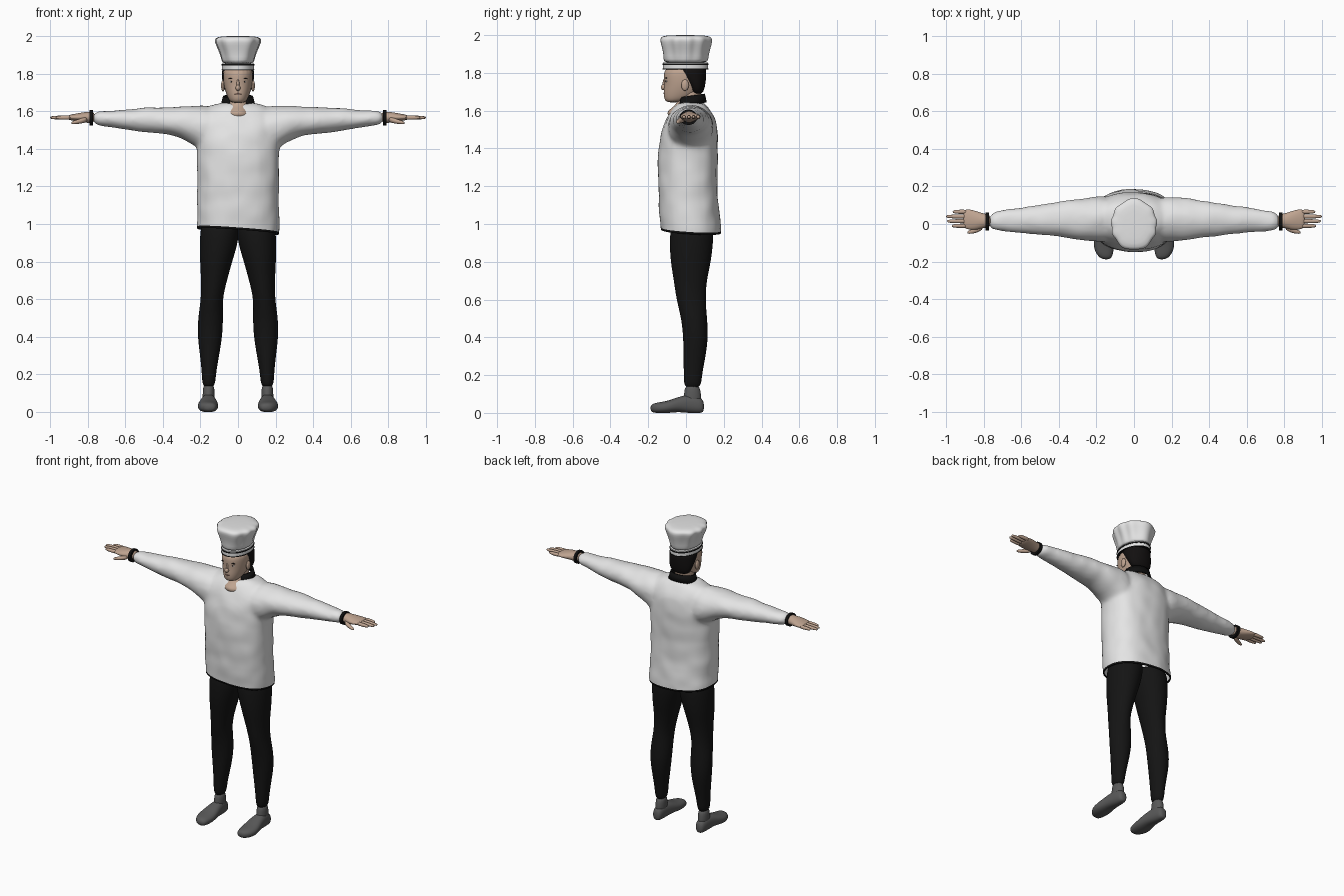
import bpy
import bmesh
from math import sin, cos, pi, radians
from mathutils import Vector, noise

if "Cube" in bpy.data.objects:
    bpy.data.objects.remove(bpy.data.objects["Cube"])


def material(name, red, green, blue):
    mat = bpy.data.materials.new(name)
    mat.use_nodes = True
    mat.diffuse_color = (red, green, blue, 1)
    shader = mat.node_tree.nodes["Principled BSDF"]
    shader.inputs["Base Color"].default_value = (red, green, blue, 1)
    shader.inputs["Roughness"].default_value = 0.8
    return mat


white = material("white cloth", .78, .78, .78)
black = material("black trim", .005, .005, .005)
trouser_black = material("black trousers", .007, .007, .007)
hair_black = material("black hair", .006, .005, .005)
skin = material("skin", .52, .37, .28)
lip = material("lip", .36, .2, .16)
grey = material("grey shoe", .1, .1, .1)

# Places (along, across, up) coordinates for a loft that runs along each axis
PLACE = {
    "x": lambda t, u, v: Vector((t, u, v)),
    "y": lambda t, u, v: Vector((u, t, v)),
    "z": lambda t, u, v: Vector((u, v, t)),
}


def loft(bm, axis, rings, side=1, count=20, power=2.0, pleat=0.0):
    """Skin closed rings given as (along, low u, high u, low v, high v)."""
    previous = None
    for index, ring in enumerate(rings):
        if len(ring) == 4:  # symmetric in u
            ring = (ring[0], -ring[1], ring[1], ring[2], ring[3])
        t, u_low, u_high, v_low, v_high = ring
        fade = pleat * sin(pi * index / (len(rings) - 1))
        verts = []
        for step in range(count):
            angle = 2 * pi * step / count
            c, s = cos(angle), sin(angle)
            size = (abs(c) ** power + abs(s) ** power) ** (-1 / power)
            size *= 1 + fade * sin(9 * angle + 2 * sin(2 * angle))
            u = (u_low + u_high) / 2 + (u_high - u_low) / 2 * c * size
            v = (v_low + v_high) / 2 + (v_high - v_low) / 2 * s * size
            point = PLACE[axis](t, u, v)
            point.x *= side
            verts.append(bm.verts.new(point))
        if previous:
            for i in range(count):
                j = (i + 1) % count
                bm.faces.new((previous[i], previous[j], verts[j], verts[i]))
        else:
            bm.faces.new(verts)
        previous = verts
    bm.faces.new(previous)


def finish(name, bm, mats, smooth_levels=2):
    bmesh.ops.recalc_face_normals(bm, faces=bm.faces)
    mesh = bpy.data.meshes.new(name)
    bm.to_mesh(mesh)
    bm.free()
    for mat in mats:
        mesh.materials.append(mat)
    for face in mesh.polygons:
        face.use_smooth = True
    ob = bpy.data.objects.new(name, mesh)
    bpy.context.collection.objects.link(ob)
    if smooth_levels:
        sub = ob.modifiers.new("Rounding", "SUBSURF")
        sub.levels = sub.render_levels = smooth_levels
    else:
        mesh.set_sharp_from_angle(angle=radians(40))
    return ob


def part(name, mat, axis, rings, levels=2, **options):
    bm = bmesh.new()
    loft(bm, axis, rings, **options)
    return finish(name, bm, [mat], levels)


def blob(name, mat, centre, size):
    bm = bmesh.new()
    bmesh.ops.create_uvsphere(bm, u_segments=16, v_segments=10, radius=1)
    for vert in bm.verts:
        vert.co = Vector(a * b + c for a, b, c in zip(vert.co, size, centre))
    finish(name, bm, [mat], 0)


# Shirt: torso and sleeves fused into one cloth surface
TORSO = [(.86, .22, -.13, .19), (.97, .22, -.135, .19), (1.1, .218, -.145, .17),
         (1.3, .218, -.15, .165), (1.42, .222, -.145, .172), (1.5, .225, -.13, .17),
         (1.57, .215, -.1, .155), (1.625, .17, -.06, .115), (1.65, .09, -.03, .09)]
SLEEVE = [(.1, -.1, .15, 1.36, 1.62), (.2, -.1, .15, 1.39, 1.635),
          (.3, -.085, .135, 1.46, 1.627), (.4, -.07, .12, 1.48, 1.622),
          (.5, -.06, .105, 1.485, 1.622), (.6, -.05, .09, 1.505, 1.61),
          (.7, -.04, .075, 1.52, 1.605), (.78, -.035, .062, 1.525, 1.602)]
bm = bmesh.new()
loft(bm, "z", TORSO, power=2.5)
for side in (-1, 1):
    loft(bm, "x", SLEEVE, side)
shirt = finish("shirt", bm, [white, black])
remesh = shirt.modifiers.new("Fuse", "REMESH")
remesh.mode = "VOXEL"
remesh.voxel_size = .013
relax = shirt.modifiers.new("Relax", "SMOOTH")
relax.iterations = 8
evaluated = shirt.evaluated_get(bpy.context.evaluated_depsgraph_get())
fused = bpy.data.meshes.new_from_object(evaluated)
shirt.modifiers.clear()

# Soft folds, then a slanted open hem with a dark border
bm = bmesh.new()
bm.from_mesh(fused)
bm.normal_update()
for vert in bm.verts:
    vert.co += vert.normal * noise.noise(vert.co * 11) * .005
up = Vector((.07, .06, 1)).normalized()
hem, border = Vector((0, 0, .962)), Vector((0, 0, .974))
for point, cut in ((hem, True), (border, False)):
    geometry = bm.verts[:] + bm.edges[:] + bm.faces[:]
    bmesh.ops.bisect_plane(bm, geom=geometry, plane_co=point, plane_no=up, clear_inner=cut)
for face in bm.faces:
    face.smooth = True
    below = (face.calc_center_median() - border).dot(up) < 0
    face.material_index = 1 if below else 0
bm.to_mesh(shirt.data)
bm.free()
shell = shirt.modifiers.new("Thickness", "SOLIDIFY")
shell.thickness = .006
shell.offset = -1

# Collar: a band around the back of the neck, open at the front
bm = bmesh.new()
lower, upper = [], []
STEPS = 28
for i in range(STEPS + 1):
    a = radians(-58 + 296 * i / STEPS)
    rise = .02 * sin(a)
    lower.append(bm.verts.new((.094 * cos(a), .03 + .08 * sin(a), 1.625 + rise)))
    upper.append(bm.verts.new((.08 * cos(a), .03 + .07 * sin(a), 1.68 + rise / 2)))
for i in range(STEPS):
    bm.faces.new((lower[i], lower[i + 1], upper[i + 1], upper[i]))
collar = finish("collar", bm, [black], 0)
collar.modifiers.new("Thickness", "SOLIDIFY").thickness = .01

# Neck and head
part("neck", skin, "z", [
    (1.55, .08, -.08, .08), (1.58, .08, -.1, .08), (1.6, .073, -.1, .08),
    (1.63, .058, -.05, .075), (1.68, .056, -.04, .08), (1.74, .05, -.03, .08)])
part("head", skin, "z", [
    (1.643, .03, -.1, -.04), (1.66, .05, -.117, .03), (1.7, .066, -.12, .075),
    (1.74, .076, -.115, .09), (1.78, .08, -.119, .098), (1.84, .08, -.113, .098)],
    power=2.2)
part("hair", hair_black, "z", [
    (1.685, .055, .03, .086), (1.72, .076, .015, .1), (1.76, .085, -.02, .106),
    (1.8, .088, -.06, .109), (1.84, .086, -.07, .108)])
blob("nose", skin, (0, -.117, 1.724), (.013, .016, .016))
blob("nose_bridge", skin, (0, -.113, 1.742), (.008, .011, .028))
blob("mouth", lip, (0, -.113, 1.692), (.02, .007, .005))
for side, label in ((-1, "right"), (1, "left")):
    blob(label + "_ear", skin, (.08 * side, -.005, 1.735), (.01, .02, .03))
    blob(label + "_brow", hair_black, (.034 * side, -.104, 1.773), (.018, .006, .003))
    blob(label + "_eye", white, (.033 * side, -.102, 1.756), (.011, .005, .005))
    blob(label + "_pupil", hair_black, (.033 * side, -.106, 1.756), (.004, .003, .004))

# Tall hat: plain band, dark piping and a pleated crown
part("hat_band", white, "z", [(z, .086, -.122, .117) for z in (1.82, 1.855)], 0, count=48)
for label, low, high in (("lower", 1.818, 1.823), ("upper", 1.842, 1.85)):
    rings = [(z, .088, -.124, .119) for z in (low, high)]
    part(label + "_hat_piping", black, "z", rings, 0, count=48)
part("hat_crown", white, "z", [
    (1.85, .083, -.118, .113), (1.87, .086, -.12, .115), (1.91, .096, -.124, .12),
    (1.95, .114, -.136, .131), (1.978, .125, -.142, .137), (1.995, .115, -.132, .127),
    (2, .06, -.08, .07)], 1, count=72, pleat=.035)

# Limbs, built on both sides
LEG = [(1.03, -.01, .19, -.07, .14), (.95, -.008, .203, -.087, .147),
       (.88, .005, .205, -.087, .143), (.8, .03, .203, -.083, .133),
       (.7, .058, .197, -.065, .11), (.6, .083, .197, -.052, .103),
       (.5, .078, .214, -.025, .113), (.4, .083, .216, -.015, .118),
       (.3, .1, .202, -.014, .105), (.2, .118, .192, -.012, .084),
       (.125, .122, .19, -.012, .08)]
ANKLE = [(.15, .126, .186, -.006, .072), (.1, .124, .188, -.01, .08),
         (.04, .125, .19, -.02, .085)]
FOOT = [(.096, .137, .178, .005, .06), (.075, .125, .19, -.002, .085),
        (.02, .12, .195, -.002, .1), (-.04, .11, .204, .006, .085),
        (-.1, .103, .218, -.002, .062), (-.15, .11, .208, -.002, .056),
        (-.19, .12, .175, .004, .045)]
PALM = [(.76, -.02, .05, 1.535, 1.6), (.8, -.02, .055, 1.537, 1.597),
        (.84, -.033, .07, 1.543, 1.592), (.88, -.03, .08, 1.55, 1.584),
        (.91, -.022, .077, 1.555, 1.578)]
THUMB = [(.8, -.03, .01, 1.54, 1.575), (.84, -.05, -.02, 1.533, 1.56),
         (.89, -.055, -.037, 1.528, 1.545)]
CUFF = [(x, -.034, .06, 1.524, 1.606) for x in (.772, .79)]
for side, label in ((-1, "right"), (1, "left")):
    part(label + "_trouser_leg", trouser_black, "z", LEG, side=side)
    part(label + "_ankle", grey, "z", ANKLE, side=side)
    part(label + "_foot", grey, "y", FOOT, side=side, power=2.4)
    part(label + "_cuff", black, "x", CUFF, 0, side=side, count=32)
    part(label + "_palm", skin, "x", PALM, side=side)
    part(label + "_thumb", skin, "x", THUMB, side=side, count=12)
    for number, tip in enumerate((.97, .995, 1.0, .965)):
        y = -.01 + .025 * number
        rings = [(x, y - r, y + r, 1.566 - r, 1.566 + r)
                 for x, r in ((.88, .012), (.93, .012), (tip - .01, .009), (tip, .005))]
        part(f"{label}_finger_{number + 1}", skin, "x", rings, 1, side=side, count=12)
